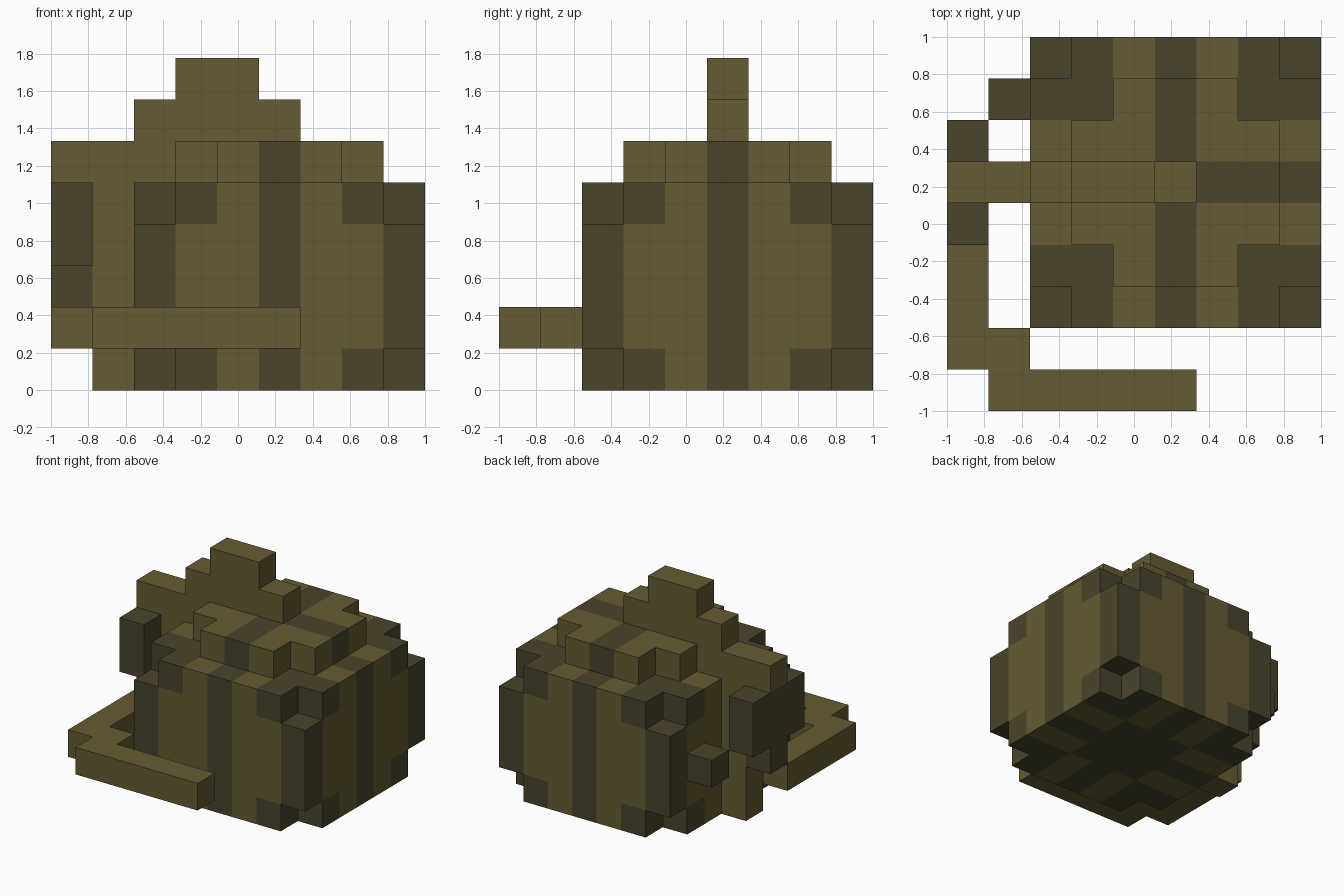
import bpy, bmesh, math
from mathutils import Vector

if "Cube" in bpy.data.objects:
    bpy.data.objects.remove(bpy.data.objects["Cube"])

U = 2 / 9  # size of one cube cell
LIGHT, DARK = 0, 1


def material(name, rgb):
    m = bpy.data.materials.new(name)
    m.diffuse_color = (*rgb, 1)
    m.use_nodes = True
    m.node_tree.nodes["Principled BSDF"].inputs["Base Color"].default_value = m.diffuse_color
    return m


MATS = [material("olive", (0.130, 0.105, 0.033)),
        material("dark_olive", (0.067, 0.058, 0.025))]


def block(x, y, z, colour=LIGHT):
    """Cells of a box given as inclusive (first, last) index ranges."""
    return {(i, j, k): colour
            for i in range(x[0], x[1] + 1)
            for j in range(y[0], y[1] + 1)
            for k in range(z[0], z[1] + 1)}


def body_colour(i, j, k):
    corner = i in (2, 3, 7, 8) and j in (2, 3, 7, 8)
    pillar = i in (2, 8) and j in (2, 8)
    belly = k == 0 and 4 <= i <= 6 and 4 <= j <= 6
    stripe = i == 5 or j == 5
    return DARK if stripe or pillar or belly or (corner and k in (0, 4)) else LIGHT


# Rounded shell: corner cells cut at top and bottom, smaller stepped cap
body = {}
for c in block((2, 8), (2, 8), (0, 4)):
    if not (c[0] in (2, 8) and c[1] in (2, 8) and c[2] in (0, 4)):
        body[c] = body_colour(*c)
for c in block((3, 7), (3, 7), (5, 5)):
    if not (c[0] in (3, 7) and c[1] in (3, 7)):
        body[c] = body_colour(*c)

# Upright fin: stepped crest, overhang and side column
fin = {**block((3, 4), (5, 5), (7, 7)), **block((2, 5), (5, 5), (6, 6)),
       **block((0, 2), (5, 5), (5, 5)), **block((1, 1), (5, 5), (0, 4))}

# Dark pad at the end of the overhang
side_pad = {**block((0, 0), (4, 6), (3, 4), DARK), **block((0, 0), (5, 5), (2, 2), DARK)}

# Single dark stub
side_stub = block((1, 1), (7, 7), (2, 2), DARK)

# Tail wrapping round the front
tail = {**block((0, 0), (1, 4), (1, 1)), **block((1, 1), (1, 1), (1, 1)),
        **block((1, 5), (0, 0), (1, 1))}

PARTS = {"body": body, "fin": fin, "side_pad": side_pad,
         "side_stub": side_stub, "tail": tail}
FILLED = set().union(*PARTS.values())


def build(name, cells):
    """Make the outer faces of a set of cells and merge flat same-colour areas."""
    bm = bmesh.new()
    verts = {}

    def vert(p):
        if p not in verts:
            verts[p] = bm.verts.new((p[0] * U - 1, p[1] * U - 1, p[2] * U))
        return verts[p]

    for c, colour in cells.items():
        for axis in range(3):
            a, b = (axis + 1) % 3, (axis + 2) % 3
            for side in (0, 1):
                n = list(c)
                n[axis] += 1 if side else -1
                if tuple(n) in FILLED:
                    continue
                loop = []
                for da, db in ((0, 0), (1, 0), (1, 1), (0, 1)):
                    p = list(c)
                    p[axis] += side
                    p[a] += da
                    p[b] += db
                    loop.append(vert(tuple(p)))
                f = bm.faces.new(loop if side else loop[::-1])
                f.material_index = colour
    bmesh.ops.dissolve_limit(bm, angle_limit=math.radians(1), verts=bm.verts[:],
                             edges=bm.edges[:], delimit={'MATERIAL'})
    mesh = bpy.data.meshes.new(name)
    bm.to_mesh(mesh)
    bm.free()
    for m in MATS:
        mesh.materials.append(m)
    bpy.context.collection.objects.link(bpy.data.objects.new(name, mesh))


for part, cells in PARTS.items():
    build(part, cells)
